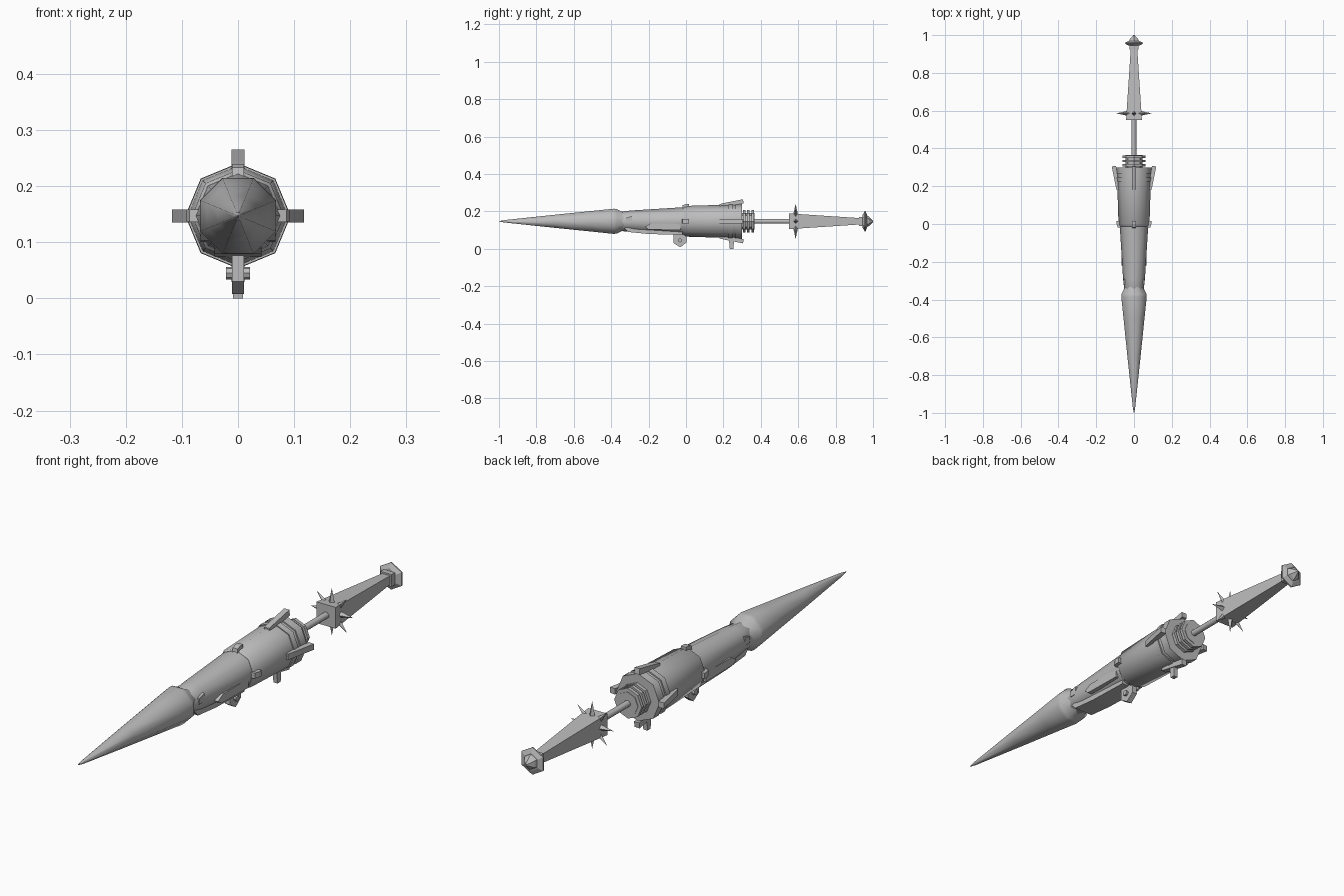
import bpy, bmesh, math
from mathutils import Matrix, Vector

if "Cube" in bpy.data.objects:
    bpy.data.objects.remove(bpy.data.objects["Cube"])

AXIS = 0.147  # height of the long axis
metal = bpy.data.materials.new("grey metal")
metal.diffuse_color = (0.5, 0.5, 0.5, 1)
metal.use_nodes = True
metal.node_tree.nodes["Principled BSDF"].inputs["Base Color"].default_value = metal.diffuse_color


def finish(name, bm, angle=None):
    bmesh.ops.remove_doubles(bm, verts=bm.verts, dist=1e-5)
    bmesh.ops.recalc_face_normals(bm, faces=bm.faces)
    me = bpy.data.meshes.new(name)
    bm.to_mesh(me)
    bm.free()
    ob = bpy.data.objects.new(name, me)
    ob.location.z = AXIS
    bpy.context.collection.objects.link(ob)
    me.materials.append(metal)
    if angle:
        bpy.ops.object.select_all(action='DESELECT')
        ob.select_set(True)
        bpy.context.view_layer.objects.active = ob
        bpy.ops.object.shade_smooth_by_angle(angle=math.radians(angle))
    return ob


def lathe(name, profile, sides=8, phase=0.0, angle=None):
    """Rings of (y, radius) around the long axis, capped at both ends."""
    bm = bmesh.new()
    rings = []
    for y, r in profile:
        rings.append([bm.verts.new((r * math.sin(phase + k * math.tau / sides), y,
                                    r * math.cos(phase + k * math.tau / sides)))
                      for k in range(sides)])
    for a, b in zip(rings, rings[1:]):
        for k in range(sides):
            j = (k + 1) % sides
            bm.faces.new((a[k], a[j], b[j], b[k]))
    bm.faces.new(rings[0])
    bm.faces.new(rings[-1])
    return finish(name, bm, angle)


def plate(name, outline, width, turn=0.0, x=0.0):
    """Outline of (y, radial height), extruded across and turned about the axis."""
    bm = bmesh.new()
    face = bm.faces.new([bm.verts.new((x - width / 2, y, z)) for y, z in outline])
    ext = bmesh.ops.extrude_face_region(bm, geom=[face])
    moved = [v for v in ext["geom"] if isinstance(v, bmesh.types.BMVert)]
    bmesh.ops.translate(bm, verts=moved, vec=Vector((width, 0, 0)))
    bmesh.ops.rotate(bm, verts=bm.verts, matrix=Matrix.Rotation(turn, 3, 'Y'))
    return finish(name, bm)


EIGHTH = math.pi / 8

# Long pointed nose with tapered neck
lathe("nose_cone", [(-1, 0.001), (-0.97, 0.007), (-0.7, 0.038), (-0.5, 0.060),
                    (-0.385, 0.073), (-0.37, 0.071), (-0.325, 0.046), (-0.28, 0.046)],
      8, EIGHTH, 50)

# Front and rear shells
lathe("front_shell", [(-0.36, 0.046), (-0.345, 0.052), (-0.29, 0.058), (0.0, 0.076)],
      8, 0, 50)
lathe("rear_shell", [(-0.012, 0.076), (-0.005, 0.082), (0.225, 0.089), (0.225, 0.093),
                     (0.25, 0.094), (0.25, 0.089), (0.265, 0.089), (0.265, 0.094),
                     (0.30, 0.094), (0.30, 0.07)], 8, 0, 50)

# Lower grip panel under the front shell
plate("grip_panel", [(-0.33, -0.035), (-0.30, -0.03), (-0.27, -0.037), (-0.21, -0.022),
                     (-0.02, -0.014), (-0.02, -0.073), (-0.2, -0.068), (-0.31, -0.057)], 0.084)
for side in (-1, 1):
    plate("grip_side", [(-0.22, -0.03), (-0.19, -0.012), (-0.03, -0.010),
                        (-0.03, -0.047), (-0.2, -0.044)], 0.018, 0, side * 0.058)
    # Latch plates at the neck
    plate("neck_latch", [(-0.32, -0.006), (-0.32, 0.018), (-0.29, 0.028),
                         (-0.29, -0.006)], 0.02, 0, side * 0.046)

# Four rear fins and front tabs around the body
for k in range(4):
    turn = k * math.pi / 2
    plate("rear_fin", [(0.18, 0.078), (0.18, 0.092), (0.205, 0.098), (0.305, 0.118),
                       (0.308, 0.095), (0.25, 0.086), (0.24, 0.078)], 0.023, turn)
    if k != 2:
        plate("front_tab", [(-0.022, 0.065), (-0.018, 0.086), (0.0, 0.092),
                            (0.016, 0.092), (0.016, 0.07)], 0.022, turn)

# Underside lug with cross pin, and peg
plate("lug", [(-0.066, -0.068), (0.002, -0.068), (0.004, -0.112), (-0.03, -0.139),
              (-0.066, -0.117)], 0.022)
bm = bmesh.new()
bmesh.ops.create_cone(bm, cap_ends=True, segments=8, radius1=0.011, radius2=0.011, depth=0.042,
                      matrix=Matrix.Translation((0, -0.032, -0.102)) @ Matrix.Rotation(math.pi / 2, 4, 'Y'))
finish("lug_pin", bm)
plate("peg", [(0.228, -0.08), (0.258, -0.08), (0.254, -0.147), (0.234, -0.147)], 0.018)

# Stacked collar rings and rod
lathe("collar_core", [(0.295, 0.045), (0.365, 0.045)])
for y in (0.304, 0.327, 0.350):
    lathe("collar_ring", [(y, 0.06), (y + 0.013, 0.06)])
lathe("rod", [(0.36, 0.013), (0.56, 0.013)], 8, EIGHTH, 50)

# Square tapered tail
R2 = math.sqrt(2)
lathe("tail_taper", [(0.55, 0.042 * R2), (0.93, 0.017 * R2)], 4, math.pi / 4)

# Star of thin spikes
for k in range(8):
    bm = bmesh.new()
    bmesh.ops.create_cone(bm, cap_ends=True, segments=4, radius1=0.014, radius2=0.0005,
                          depth=0.062, matrix=Matrix.Translation((0, 0, 0.061)))
    bmesh.ops.rotate(bm, verts=bm.verts, matrix=Matrix.Rotation(k * math.pi / 4, 3, 'Y'))
    bmesh.ops.translate(bm, verts=bm.verts, vec=Vector((0, 0.586, 0)))
    finish("star_spike", bm)

# Hexagonal end disc, its block and pointed cap
lathe("end_block", [(0.925, 0.034), (0.948, 0.034)], 4, math.pi / 4)
lathe("end_disc", [(0.945, 0.035), (0.955, 0.054), (0.960, 0.054), (0.968, 0.035)], 6)
lathe("end_cap", [(0.965, 0.032), (0.978, 0.026), (1.0, 0.004)], 6)
